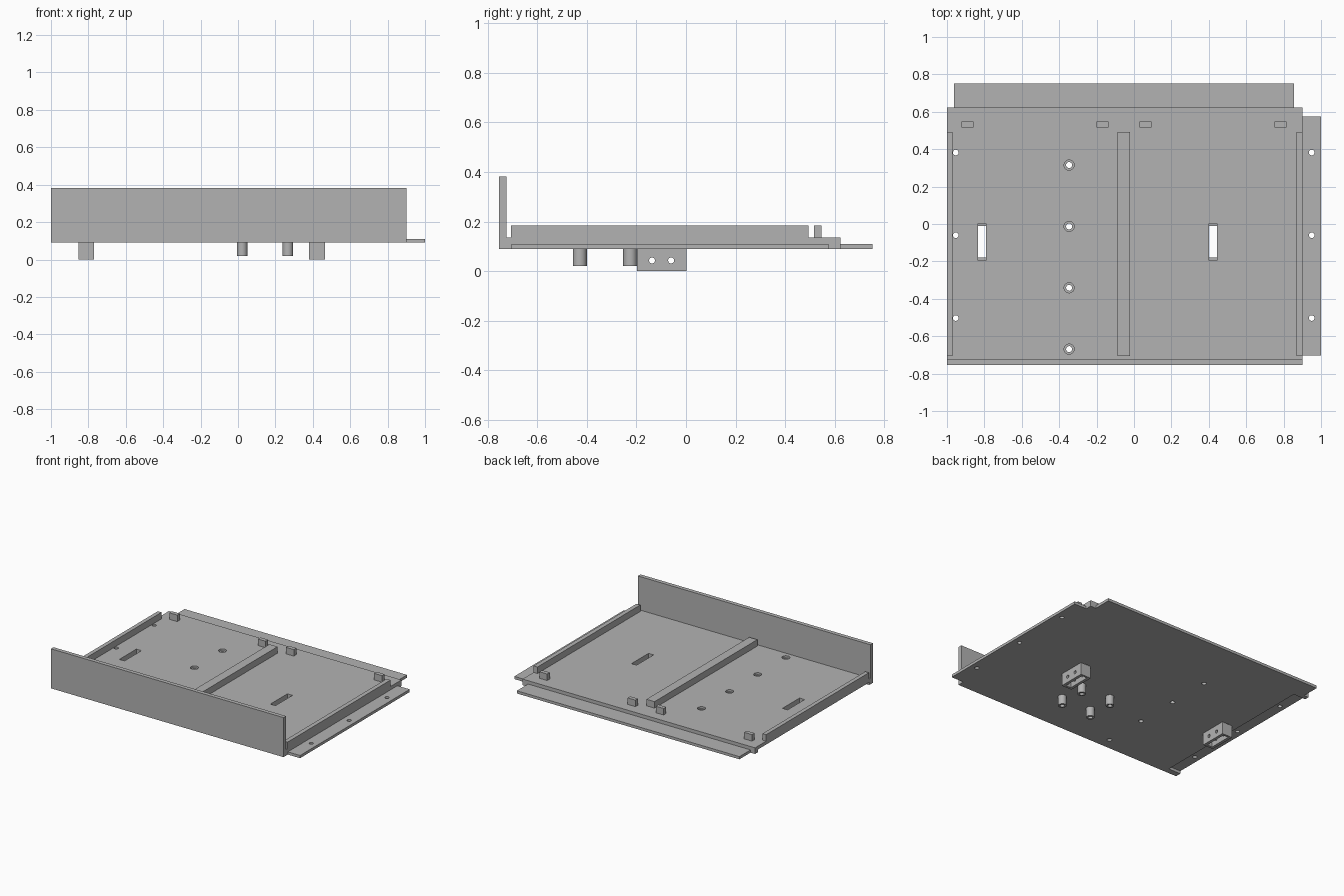
import bpy
import bmesh
from math import radians
from mathutils import Matrix, Vector

if "Cube" in bpy.data.objects:
    bpy.data.objects.remove(bpy.data.objects["Cube"], do_unlink=True)

grey = bpy.data.materials.new("plain grey")
grey.use_nodes = True
grey.diffuse_color = (0.45, 0.45, 0.45, 1)
grey.node_tree.nodes["Principled BSDF"].inputs["Base Color"].default_value = (0.45, 0.45, 0.45, 1)


def finish(name, bm):
    mesh = bpy.data.meshes.new(name)
    bm.to_mesh(mesh)
    bm.free()
    mesh.materials.append(grey)
    obj = bpy.data.objects.new(name, mesh)
    bpy.context.collection.objects.link(obj)
    return obj


def box(name, x, y, z):
    """Block given by its (min, max) range on each axis."""
    bm = bmesh.new()
    bmesh.ops.create_cube(bm, size=1)
    for v in bm.verts:
        v.co = Vector([(r[0] + r[1]) / 2 + c * (r[1] - r[0]) for r, c in zip((x, y, z), v.co)])
    return finish(name, bm)


def rods(name, centres, radius, length, axis="Z"):
    """Equal cylinders at several centres in one object."""
    turn = Matrix.Rotation(radians(90), 4, "Y") if axis == "X" else Matrix()
    bm = bmesh.new()
    for c in centres:
        bmesh.ops.create_cone(bm, cap_ends=True, segments=32, radius1=radius, radius2=radius,
                              depth=length, matrix=Matrix.Translation(c) @ turn)
    return finish(name, bm)


def combine(target, tool, operation="DIFFERENCE"):
    """Apply a boolean and remove the tool object."""
    bpy.context.view_layer.objects.active = target
    mod = target.modifiers.new("cut", "BOOLEAN")
    mod.operation, mod.solver, mod.object = operation, "EXACT", tool
    bpy.ops.object.modifier_apply(modifier=mod.name)
    bpy.data.objects.remove(tool, do_unlink=True)


BASE, STEP, TOP, RAIL = 0.09, 0.11, 0.135, 0.183

# Floor panel with a lapping lip at the back and on the left side
floor = box("floor_panel", (-1, 0.9), (-0.724, 0.622), (BASE, TOP))
combine(floor, box("back_lip", (-0.963, 0.855), (0.5, 0.752), (BASE, STEP)), "UNION")
combine(floor, box("side_lip", (0.8, 1), (-0.704, 0.575), (BASE, STEP)), "UNION")
# Recess under the opposite side for the next panel's lip
combine(floor, box("recess", (-1.1, -0.9), (-0.71, 0.59), (0, STEP)))

# Screw holes along both sides, and counterbored holes in the floor
rows = (0.382, -0.06, -0.503)
combine(floor, rods("screw_holes", [(x, y, STEP) for x in (-0.953, 0.95) for y in rows], 0.015, 0.3))
bores = [(-0.347, 0.315 - 0.328 * i, TOP) for i in range(4)]
combine(floor, rods("through_holes", bores, 0.016, 0.3))
combine(floor, rods("counterbores", bores, 0.027, 0.03))

# Slots with hollow brackets hanging below them
for side, x in (("right", -0.812), ("left", 0.422)):
    combine(floor, box("slot", (x - 0.021, x + 0.021), (-0.195, 0.004), (0, 0.3)))
    bracket = box(side + "_bracket", (x - 0.042, x + 0.042), (-0.198, 0.002), (0, BASE))
    combine(bracket, box("hollow", (x - 0.021, x + 0.021), (-0.18, -0.012), (-0.1, 0.2)))
    combine(bracket, rods("pin_holes", [(x, y, 0.043) for y in (-0.137, -0.06)], 0.012, 0.2, "X"))

# Front wall
box("front_wall", (-1, 0.9), (-0.754, -0.724), (BASE, 0.382))

# Rails running front to back
for name, x in (("right_rail", (-1, -0.97)), ("middle_rail", (-0.088, -0.022)), ("left_rail", (0.868, 0.9))):
    box(name, x, (-0.706, 0.493), (TOP, RAIL))

# Small stop blocks near the back edge
for i, x in enumerate((-0.89, -0.168, 0.062, 0.783)):
    box("stop_block_%d" % (i + 1), (x - 0.032, x + 0.032), (0.517, 0.547), (TOP, RAIL))

# Bored posts under the floor
feet = [(x, y, 0.055) for x in (0.022, 0.267) for y in (-0.428, -0.225)]
posts = rods("posts", feet, 0.028, 0.07)
combine(posts, rods("post_bores", [(x, y, 0.04) for x, y, z in feet], 0.016, 0.08))

# Smooth the round walls and keep the edges sharp
bpy.ops.object.select_all(action="DESELECT")
for name in ("posts", "floor_panel", "right_bracket", "left_bracket"):
    obj = bpy.data.objects[name]
    obj.select_set(True)
    bpy.context.view_layer.objects.active = obj
bpy.ops.object.shade_smooth_by_angle(angle=radians(30))
